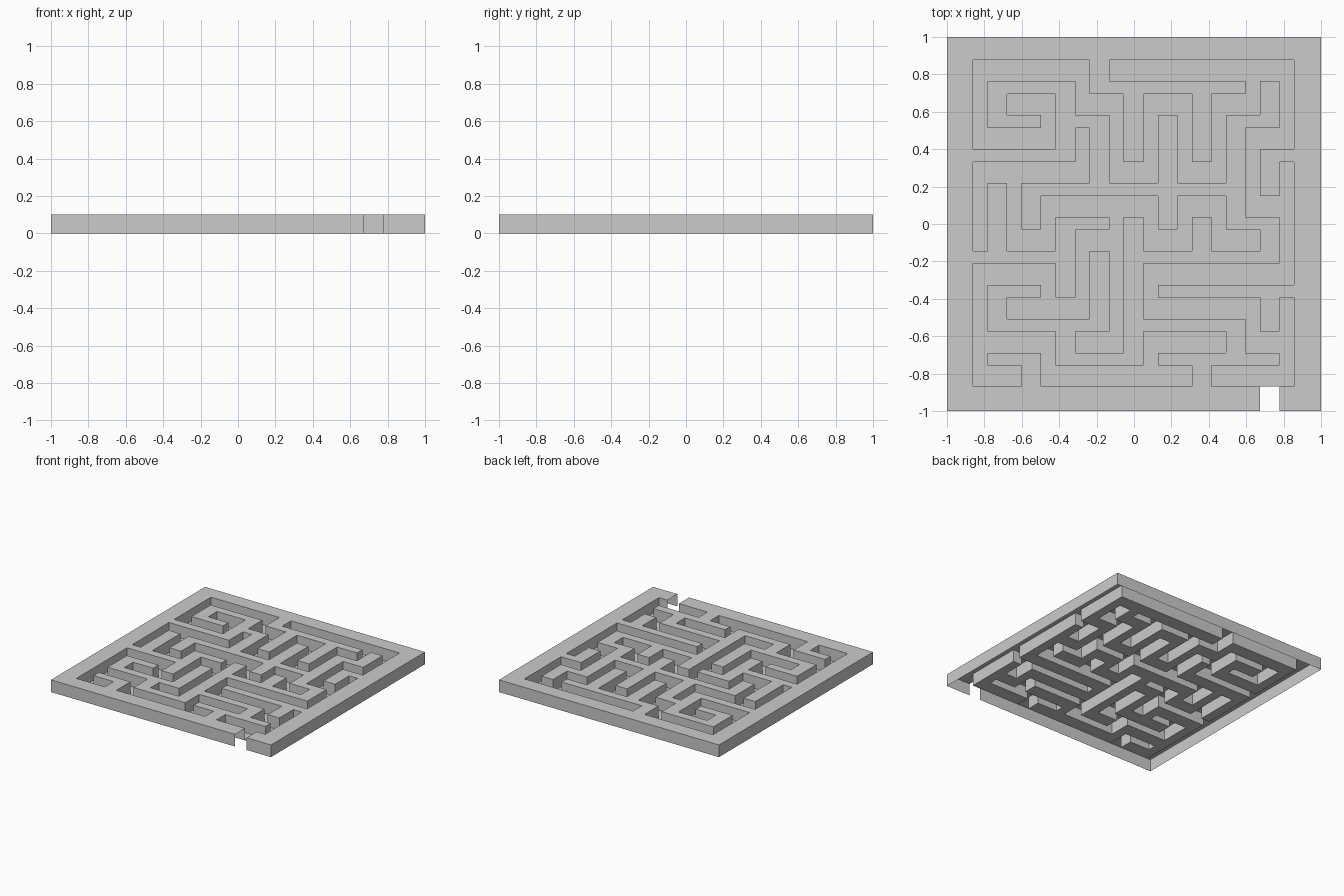
import bpy
import bmesh

cube = bpy.data.objects.get("Cube")
if cube:
    bpy.data.objects.remove(cube, do_unlink=True)

HEIGHT = 0.1
CELLS = 10
STEPS = {"R": (1, 0), "L": (-1, 0), "U": (0, 1), "D": (0, -1)}

# Passages: start column and row (counted from the back left), then moves
WALKS = [
    (1, 1, "RDLLUURRRDRDDRUURDDRUURULLLL"),
    (8, 0, "RDDLDDRDDLLLLDRRRDRDLL"),
    (9, 4, "U"),
    (9, 8, "U"),
    (0, 5, "UURRRU"),
    (1, 3, "DDRURRRDRURDR"),
    (4, 4, "DDDDL"),
    (4, 5, "LDDLL"),
    (2, 7, "ULLDDDR"),
    (0, 8, "RRDRRRR"),
    (5, 9, "URR"),
]


def grid_lines(start, passage, wall):
    """Alternate passage and wall widths, closed by the outer rim."""
    lines = [-1.0, start]
    for k in range(2 * CELLS - 1):
        lines.append(lines[-1] + (wall if k % 2 else passage))
    return lines + [1.0]


xs = grid_lines(-0.86, 0.077, 0.105)
ys = grid_lines(-0.87, 0.1135, 0.068)
SIZE = len(xs) - 1

# Carve the passages out of a solid grid of tiles
floor = set()
for col, row, moves in WALKS:
    i, j = 2 * col + 1, 2 * (CELLS - 1 - row) + 1
    floor.add((i, j))
    for move in moves:
        dx, dy = STEPS[move]
        for _ in range(2):
            i, j = i + dx, j + dy
            floor.add((i, j))

# Open entrance through the front rim
entrance = (SIZE - 3, 0)


def level(tile):
    return 0.0 if tile in floor else HEIGHT


def inside(tile):
    return 0 <= tile[0] < SIZE and 0 <= tile[1] < SIZE


# Tops, passage floors and the upright faces between them, hollow below
bm = bmesh.new()


def quad(points):
    bm.faces.new([bm.verts.new(p) for p in points])


for i in range(SIZE):
    for j in range(SIZE):
        tile = (i, j)
        if tile == entrance:
            continue
        z = level(tile)
        corners = [(xs[i], ys[j]), (xs[i + 1], ys[j]),
                   (xs[i + 1], ys[j + 1]), (xs[i], ys[j + 1])]
        quad([(x, y, z) for x, y in corners])
        if z == 0.0:
            continue
        for k, side in enumerate("DRUL"):
            dx, dy = STEPS[side]
            near = (i + dx, j + dy)
            if near in floor or not inside(near):
                a, b = corners[k], corners[(k + 1) % 4]
                quad([(*a, 0), (*b, 0), (*b, HEIGHT), (*a, HEIGHT)])

bmesh.ops.remove_doubles(bm, verts=bm.verts, dist=0.0001)
mesh = bpy.data.meshes.new("maze_board")
bm.to_mesh(mesh)
bm.free()
board = bpy.data.objects.new("maze_board", mesh)
bpy.context.collection.objects.link(board)
